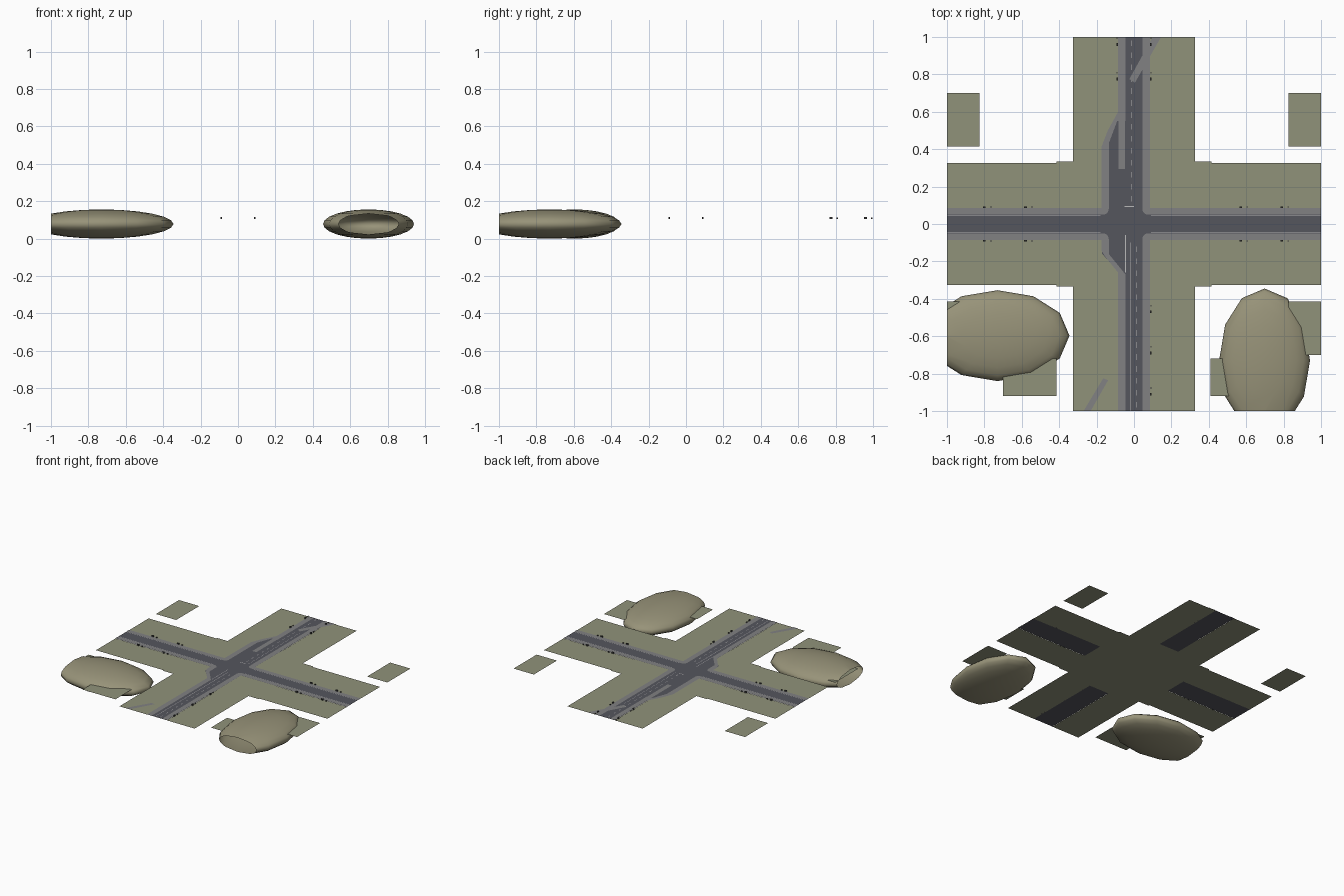
import bpy, bmesh
from math import sin, cos, pi

if "Cube" in bpy.data.objects:
    bpy.data.objects.remove(bpy.data.objects["Cube"])


def mat(name, r, g, b):
    m = bpy.data.materials.new(name)
    m.diffuse_color = (r, g, b, 1)
    m.use_nodes = True
    m.node_tree.nodes["Principled BSDF"].inputs["Base Color"].default_value = m.diffuse_color
    return m


GRASS = mat("grass", .28, .29, .195)
EARTH = mat("earth", .31, .29, .19)
ASPHALT = mat("asphalt", .09, .092, .11)
PAVING = mat("paving", .22, .22, .225)
PAINT = mat("paint", .5, .5, .5)
DARK = mat("dark", .05, .05, .05)
GZ, RZ, SZ, LZ = .105, .106, .1072, .1068   # ground, road, pavement, lines


def flat(name, polys, z, material):
    """Flat sheet made of counter-clockwise polygons."""
    bm = bmesh.new()
    for p in polys:
        bm.faces.new([bm.verts.new((x, y, z)) for x, y in p])
    for f in bm.faces:
        f.normal_update()
        if f.normal.z < 0:
            f.normal_flip()
    return finish(name, bm, material)


def finish(name, bm, material):
    me = bpy.data.meshes.new(name)
    bm.to_mesh(me)
    bm.free()
    me.materials.append(material)
    ob = bpy.data.objects.new(name, me)
    bpy.context.collection.objects.link(ob)
    return ob


def rect(x0, x1, y0, y1):
    return [(x0, y0), (x1, y0), (x1, y1), (x0, y1)]


def mirror4(p):
    return [[(sx * x, sy * y) for x, y in p] for sx in (1, -1) for sy in (1, -1)]


def swap(polys):
    return [[(y, x) for x, y in p] for p in polys]


# Grass cross, with open slots under the outer roads
W, P, R = .325, .085, .045
side = mirror4(rect(W, 1, P, W))
slot = [rect(W, .385, -P, P), rect(-.385, -W, -P, P)]
ground = [rect(-W, W, -W, W)] + side + swap(side) + slot + swap(slot)
ground += mirror4(rect(W, .415, W, .335))
flat("grass_cross", ground, GZ, GRASS)

# Detached grass tiles
tiles = mirror4(rect(.825, 1, .415, .70))
tiles += [rect(.41, .70, -.92, -.72), rect(-.70, -.415, -.92, -.72)]
flat("grass_tiles", tiles, GZ, GRASS)

# Roads: two side arms, and a main road with a turning lane on its west side
flat("side_roads", [rect(P, 1, -P, P), rect(-1, -.17, -P, P)], RZ, ASPHALT)
main = [(-P, -1), (P, -1), (P, 1), (-P, 1), (-P, .58), (-.17, .41),
        (-.17, -.16), (-P, -.255)]
flat("main_road", [main], RZ, ASPHALT)


def corner(cx, cy, sx, sy, r=.03):
    """Rounded kerb points, from the main road side to the side road."""
    return [(cx + sx * r * (1 - cos(a)), cy + sy * r * (1 - sin(a)))
            for a in [i * pi / 12 for i in range(7)]]


# Pavements: east corners, then the west corners following the turning lane
paves = []
for s in (1, -1):
    paves.append([(P, s), (R, s)] + corner(R, s * .05, 1, s)
                 + [(1, s * .05), (1, s * P), (P, s * P)])
paves.append([(-P, 1), (-R, 1), (-R, .29), (-.085, .29 + .25), (-.135, .44)][:2]
             + [(-R, .55), (-.09, .55), (-.135, .43)] + corner(-.135, .05, -1, 1)
             + [(-1, .05), (-1, P), (-.175, P), (-.175, .41), (-.14, .50), (-P, .60)])
paves.append([(-P, -1), (-R, -1), (-R, -.27), (-.135, -.16)]
             + corner(-.135, -.05, -1, -1)
             + [(-1, -.05), (-1, -P), (-.175, -P), (-.175, -.14), (-.15, -.18), (-P, -.26)])
flat("pavements", paves, SZ, PAVING)
flat("lane_divider", [rect(-.083, -.048, .295, .55)], SZ, PAVING)

# Diagonal footpaths
flat("footpaths", [[(-.025, .775), (.005, .755), (.145, 1), (.10, 1)],
                   [(-.27, -1), (-.232, -1), (-.138, -.835), (-.165, -.825)]],
     SZ + .0006, PAVING)

# Painted lane lines, dashes and stop line
lines = [rect(-.05, 0, .092, .097), rect(-.047, -.044, -.26, -.06)]
for i in range(14):
    y = .12 + i * .064
    lines += [rect(-.016, -.013, y, y + .03), rect(.014, .017, -y - .03, -y)]
lines += [rect(-.021, -.018, -1, -.1), rect(.018, .020, .1, .74)]
for s in (1, -1):
    lines += [rect(.09, 1, s * .046 - .001, s * .046 + .001),
              rect(-1, -.18, s * .046 - .001, s * .046 + .001)]
flat("lane_lines", lines, LZ, PAINT)

# Street furniture: a larger and a smaller box beside the pavements
bm = bmesh.new()


def box(x, y, lx, ly, h):
    g = bmesh.ops.create_cube(bm, size=1)
    for v in g["verts"]:
        v.co = (x + v.co.x * lx, y + v.co.y * ly, GZ + h * (v.co.z + .5))


for s in (1, -1):
    for x in (-.80, -.58, .57, .79):
        box(x, s * .09, .014, .008, .011)
        box(x + .035, s * .09, .009, .005, .007)
for x, ys in ((.09, (.775, .96, -.47, -.69, -.91)), (-.09, (.775, .96))):
    for y in ys:
        box(x, y, .008, .014, .011)
        box(x, y + .033, .005, .009, .007)
finish("street_furniture", bm, DARK)


# Low-poly earth mounds, sliced open at the edge of the model
def mound(name, x, y, rx, ry, cut, normal):
    bm = bmesh.new()
    bmesh.ops.create_uvsphere(bm, u_segments=12, v_segments=12, radius=1)
    for v in bm.verts:
        v.co = (x + rx * v.co.x, y + ry * v.co.y, .08 + .078 * v.co.z)
    zmin = min(v.co.z for v in bm.verts)
    for v in bm.verts:
        v.co.z -= zmin
    bmesh.ops.bisect_plane(bm, geom=bm.verts[:] + bm.edges[:] + bm.faces[:],
                           plane_co=cut, plane_no=normal, clear_outer=True)
    for f in bm.faces:
        f.smooth = True
    finish(name, bm, EARTH)


mound("west_mound", -.73, -.597, .385, .243, (-1, 0, 0), (-1, 0, 0))
mound("east_mound", .698, -.73, .243, .385, (0, -1, 0), (0, -1, 0))
